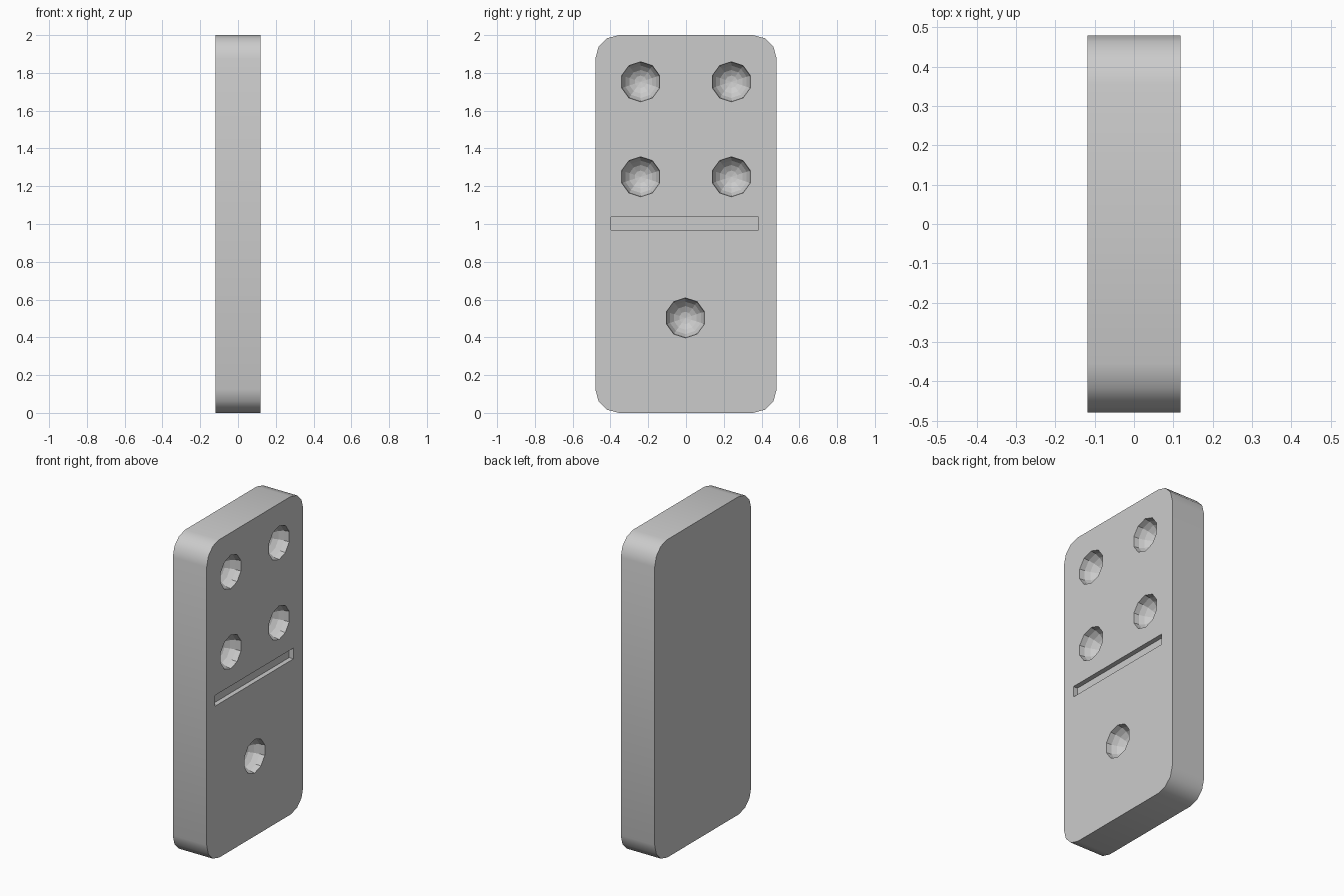
import bpy, bmesh
from math import sin, cos, pi, radians
from mathutils import Matrix

if "Cube" in bpy.data.objects:
    bpy.data.objects.remove(bpy.data.objects["Cube"])

HALF_T, HALF_W, HEIGHT, R = 0.118, 0.48, 2.0, 0.125


def make_object(name, bm):
    bmesh.ops.recalc_face_normals(bm, faces=bm.faces)
    mesh = bpy.data.meshes.new(name)
    bm.to_mesh(mesh)
    bm.free()
    obj = bpy.data.objects.new(name, mesh)
    bpy.context.collection.objects.link(obj)
    return obj


# Tile body: rounded rectangle extruded along x
bm = bmesh.new()
corners = [(1, 1), (-1, 1), (-1, -1), (1, -1)]
outline = []
for q, (sy, sz) in enumerate(corners):
    for i in range(4):
        a = q * pi / 2 + i * pi / 6
        outline.append(bm.verts.new((-HALF_T,
                                     sy * (HALF_W - R) + R * cos(a),
                                     HEIGHT / 2 + sz * (HEIGHT / 2 - R) + R * sin(a))))
back = bm.faces.new(outline)
ext = bmesh.ops.extrude_face_region(bm, geom=[back], use_keep_orig=True)
bmesh.ops.translate(bm, vec=(2 * HALF_T, 0, 0),
                    verts=[v for v in ext["geom"] if isinstance(v, bmesh.types.BMVert)])
tile = make_object("domino_tile", bm)

# Pip cutters: ten-sided spheres centred on the face, poles along x
bm = bmesh.new()
pips = [(y, z) for y in (-0.24, 0.24) for z in (1.25, 1.753)] + [(-0.003, 0.503)]
for y, z in pips:
    m = Matrix.Translation((HALF_T, y, z)) @ Matrix.Rotation(radians(90), 4, 'Y') \
        @ Matrix.Rotation(radians(90), 4, 'Z')
    bmesh.ops.create_uvsphere(bm, u_segments=10, v_segments=10, radius=0.106, matrix=m)

# Divider groove cutter
groove = Matrix.Translation((HALF_T, -0.007, 1.002)) @ Matrix.Diagonal((0.06, 0.78, 0.068, 1))
bmesh.ops.create_cube(bm, size=1, matrix=groove)
cutter = make_object("pip_and_groove_cutter", bm)
cutter.hide_render = True

# Carve the face
mod = tile.modifiers.new("carve", 'BOOLEAN')
mod.operation, mod.solver, mod.object = 'DIFFERENCE', 'EXACT', cutter
bpy.context.view_layer.objects.active = tile
tile.select_set(True)
bpy.ops.object.modifier_apply(modifier=mod.name)
bpy.data.objects.remove(cutter, do_unlink=True)

# Smooth only the rounded rim; pips stay faceted
for p in tile.data.polygons:
    p.use_smooth = False
rim = bmesh.new()
rim.from_mesh(tile.data)
for f in rim.faces:
    f.smooth = abs(f.normal.x) < 0.001 and (abs(f.calc_center_median().x) < 0.01)
for e in rim.edges:
    e.smooth = len(e.link_faces) == 2 and e.calc_face_angle(0) < radians(35)
rim.to_mesh(tile.data)
rim.free()
